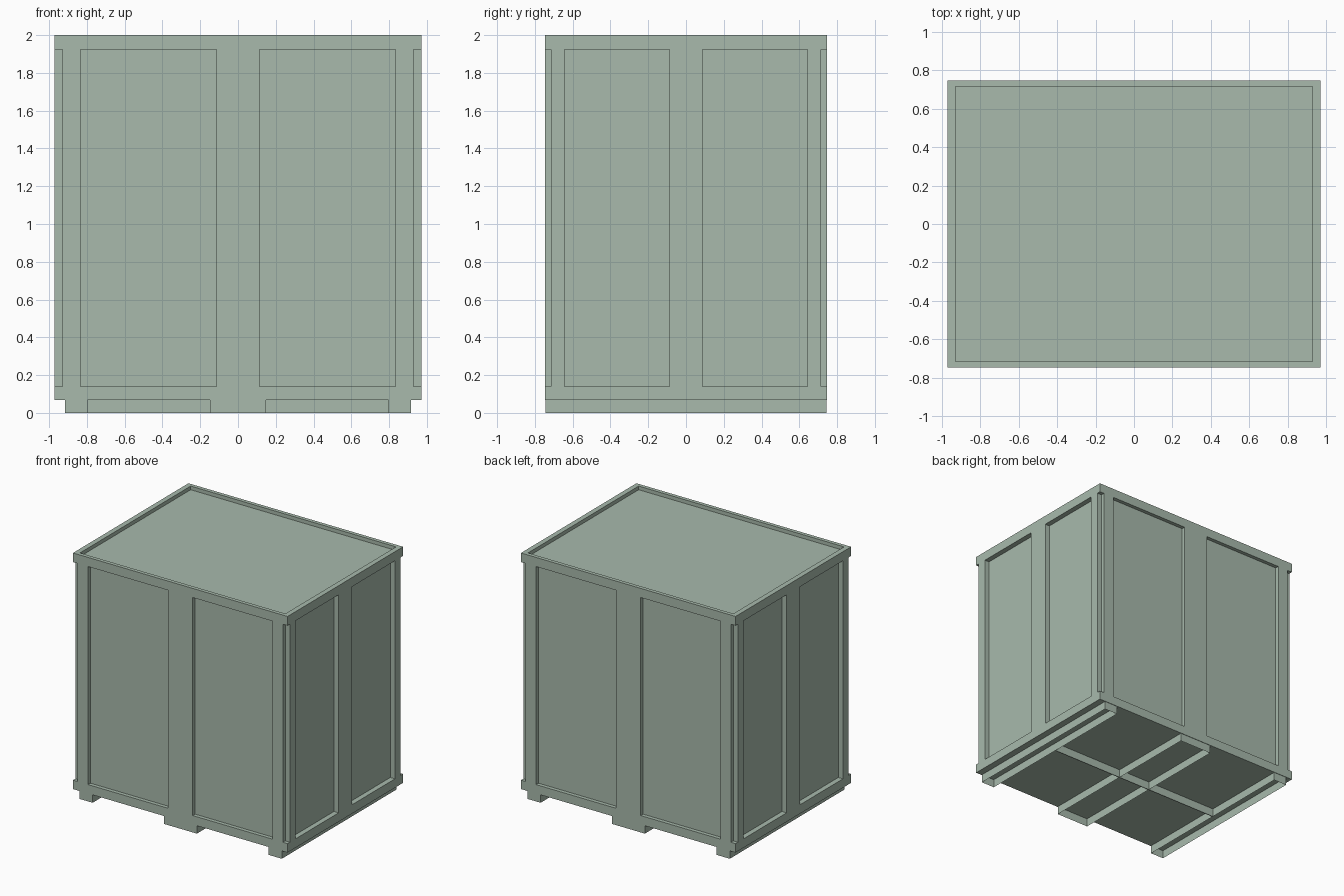
import bpy, bmesh

if "Cube" in bpy.data.objects:
    bpy.data.objects.remove(bpy.data.objects["Cube"])

# Overall half sizes, panel recess depths and heights
HX, HY = 0.972, 0.747
DX, DY = 0.042, 0.031
CX, CY = HX - DX, HY - DY
BASE, LOW, HIGH, TOP = 0.067, 0.14, 1.925, 2.0

paint = bpy.data.materials.new("pale_sage_green")
paint.diffuse_color = (0.392, 0.491, 0.413, 1)
paint.use_nodes = True
paint.node_tree.nodes["Principled BSDF"].inputs["Base Color"].default_value = paint.diffuse_color


def finish(name, bm):
    mesh = bpy.data.meshes.new(name)
    bm.to_mesh(mesh)
    bm.free()
    mesh.materials.append(paint)
    obj = bpy.data.objects.new(name, mesh)
    bpy.context.collection.objects.link(obj)
    return obj


def box(name, x0, x1, y0, y1, z0, z1, sides_only=False):
    bm = bmesh.new()
    bmesh.ops.create_cube(bm, size=1)
    for v in bm.verts:
        v.co.x = x1 if v.co.x > 0 else x0
        v.co.y = y1 if v.co.y > 0 else y0
        v.co.z = z1 if v.co.z > 0 else z0
    if sides_only:
        bm.normal_update()
        ends = [f for f in bm.faces if abs(f.normal.z) > 0.5]
        bmesh.ops.delete(bm, geom=ends, context='FACES_ONLY')
    return finish(name, bm)


def ring(name, z0, z1):
    """Rectangular rim running around the crate."""
    bm = bmesh.new()
    corners = [(-1, -1), (1, -1), (1, 1), (-1, 1)]
    loops = []
    for hx, hy, z in ((HX, HY, z0), (HX, HY, z1), (CX, CY, z1), (CX, CY, z0)):
        loops.append([bm.verts.new((sx * hx, sy * hy, z)) for sx, sy in corners])
    for k in range(4):
        a, b = loops[k], loops[(k + 1) % 4]
        for i in range(4):
            j = (i + 1) % 4
            bm.faces.new((a[i], a[j], b[j], b[i]))
    bmesh.ops.recalc_face_normals(bm, faces=bm.faces)
    return finish(name, bm)


# Inner body: recessed panels, sunken lid and flat floor
box("crate_body", -CX, CX, -CY, CY, BASE, TOP - 0.03)

# Rims at top and bottom
ring("top_rim", HIGH, TOP)
ring("bottom_rim", BASE, LOW)

# Vertical battens; the corners stay notched between the rims
for s, label in ((-1, "front"), (1, "back")):
    y0, y1 = sorted((s * CY, s * HY))
    for n, (a, b) in enumerate(((-CX, -0.835), (-0.113, 0.113), (0.835, CX))):
        box(f"{label}_batten_{n + 1}", a, b, y0, y1, LOW, HIGH)
for s, label in ((-1, "left"), (1, "right")):
    x0, x1 = sorted((s * CX, s * HX))
    for n, (a, b) in enumerate(((-CY, -0.642), (-0.087, 0.087), (0.642, CY))):
        box(f"{label}_batten_{n + 1}", x0, x1, a, b, LOW, HIGH)

# Hollow skids, open underneath
for label, a, b in (("left", -0.917, -0.797), ("middle", -0.148, 0.148),
                    ("right", 0.797, 0.917)):
    box(f"{label}_skid", a, b, -0.743, 0.743, 0, BASE, sides_only=True)

# Thin cross brace joining the skids
box("cross_brace", -0.797, 0.797, -0.003, 0.003, 0, BASE)
